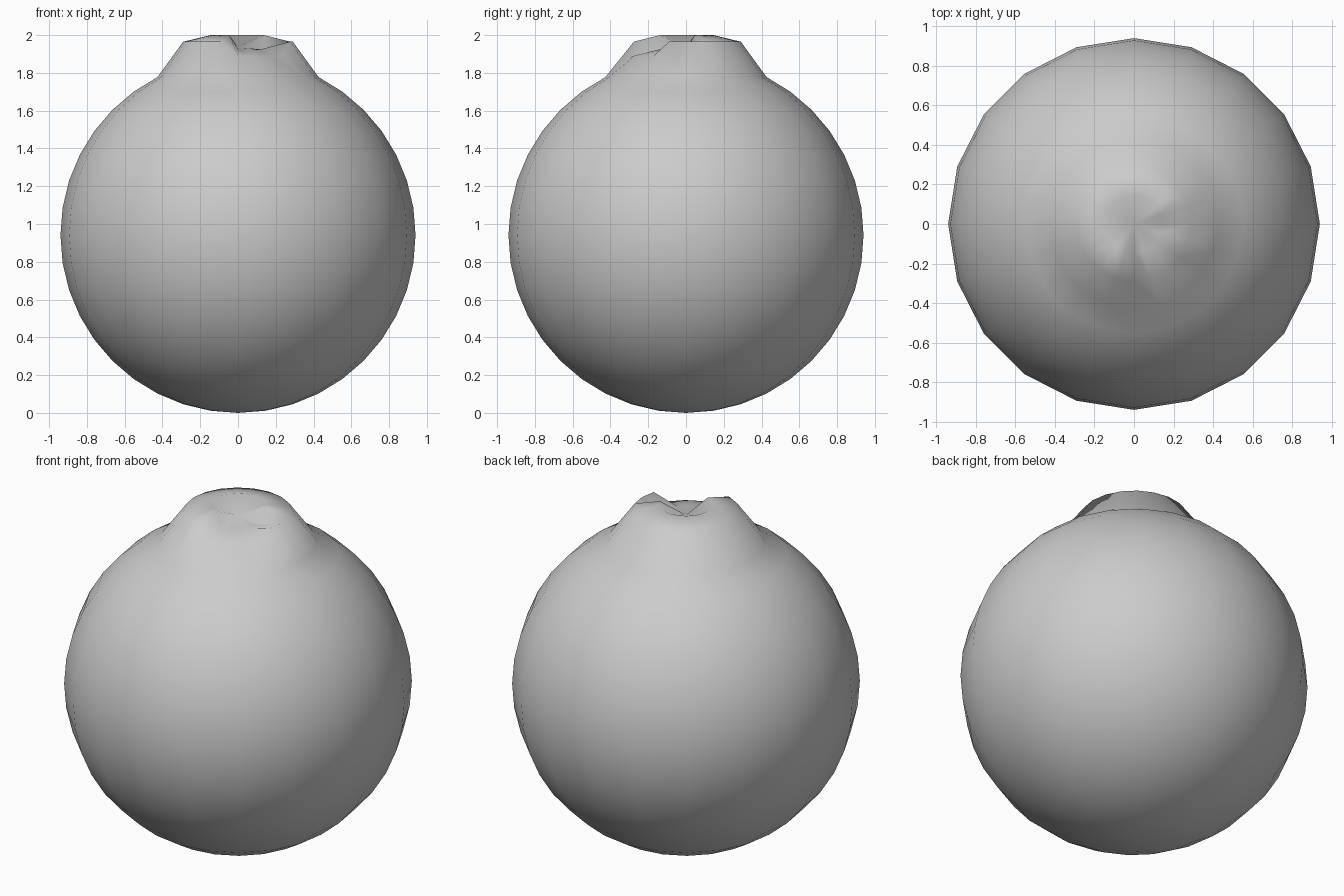
import bpy, bmesh, math

if "Cube" in bpy.data.objects:
    bpy.data.objects.remove(bpy.data.objects["Cube"])

R = 0.94          # body radius
HIGH, LOW = 0.131, 0.056   # lift of the raised lip and of the notch

# Round body: 20 x 20 sphere standing on the ground
bm = bmesh.new()
bmesh.ops.create_uvsphere(bm, u_segments=20, v_segments=20, radius=R)

# Raised top lip with a notch towards the front right
for v in bm.verts:
    polar = math.degrees(math.acos(max(-1, min(1, v.co.z / R))))
    ring = round(polar / 9)
    if ring > 2:
        continue
    angle = math.degrees(math.atan2(v.co.y, v.co.x))
    if ring == 0:
        lift = LOW
    elif ring == 1:
        lift = LOW if -95 < angle < 5 else HIGH
    else:
        lift = LOW if -95 < angle < -30 else HIGH
    v.co.z += lift

for v in bm.verts:
    v.co.z += R
for f in bm.faces:
    f.smooth = True

mesh = bpy.data.meshes.new("round_body")
bm.to_mesh(mesh)
bm.free()
body = bpy.data.objects.new("round_body", mesh)
bpy.context.collection.objects.link(body)
